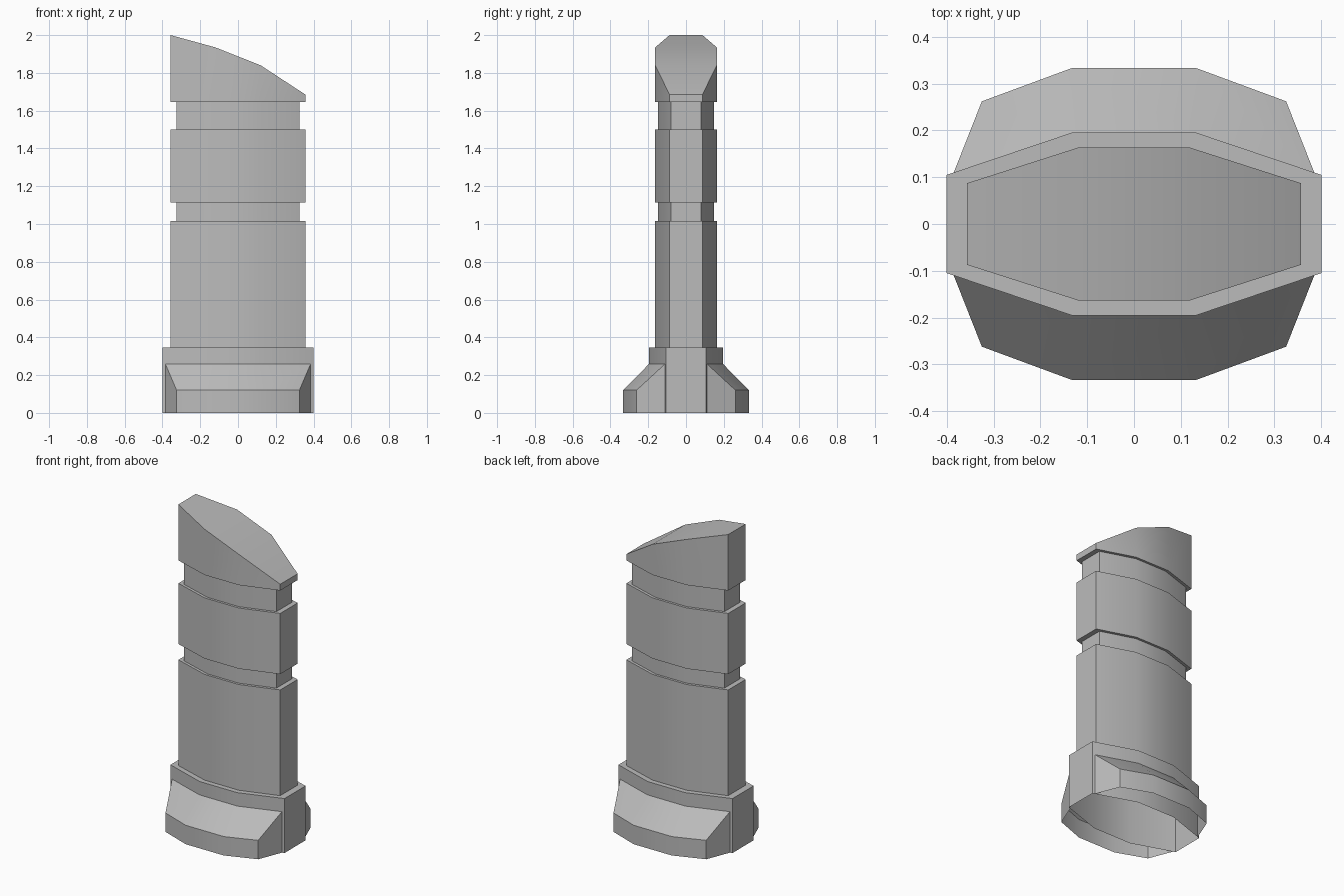
import bpy
import bmesh
import math

# Remove only the default cube
cube = bpy.data.objects.get("Cube")
if cube:
    bpy.data.objects.remove(cube, do_unlink=True)

# Single flat grey
grey = bpy.data.materials.new("plain_grey")
grey.use_nodes = True
colour = (0.5, 0.5, 0.5, 1)
grey.diffuse_color = colour
grey.node_tree.nodes["Principled BSDF"].inputs["Base Color"].default_value = colour


def outline(a, b, c, d):
    """Eight-sided flattened outline: flat ends at x = a, broad sides at y = d."""
    return [(a, -b), (a, b), (c, d), (-c, d), (-a, b), (-a, -b), (-c, -d), (c, -d)]


BASE = outline(0.40, 0.105, 0.133, 0.195)
BODY = outline(0.357, 0.087, 0.12, 0.163)
NECK = outline(0.325, 0.079, 0.11, 0.148)


def ring(shape, z):
    return [(x, y, z) for x, y in shape]


def finish(name, bm):
    bmesh.ops.recalc_face_normals(bm, faces=bm.faces)
    mesh = bpy.data.meshes.new(name)
    bm.to_mesh(mesh)
    bm.free()
    mesh.materials.append(grey)
    obj = bpy.data.objects.new(name, mesh)
    bpy.context.collection.objects.link(obj)
    bpy.ops.object.select_all(action="DESELECT")
    obj.select_set(True)
    bpy.context.view_layer.objects.active = obj
    bpy.ops.object.shade_smooth_by_angle(angle=math.radians(30))
    return obj


def loft(rings, closed=True):
    """Join successive rings of points with quads."""
    bm = bmesh.new()
    rows = [[bm.verts.new(p) for p in r] for r in rings]
    n = len(rows[0])
    for low, high in zip(rows, rows[1:]):
        for i in range(n if closed else n - 1):
            j = (i + 1) % n
            bm.faces.new((low[i], low[j], high[j], high[i]))
    return bm, rows


# Hollow base collar with a narrow ledge around the shaft
bm, rows = loft([ring(BASE, 0), ring(BASE, 0.345), ring(BODY, 0.345)])
finish("base_collar", bm)

# Shaft with two recessed bands
levels = [(BODY, 0.345), (BODY, 1.015), (NECK, 1.015), (NECK, 1.115),
          (BODY, 1.115), (BODY, 1.5), (NECK, 1.5), (NECK, 1.645), (BODY, 1.645)]
bm, rows = loft([ring(s, z) for s, z in levels])
finish("grooved_shaft", bm)

# Tip with a curved slanting top
heights = {-0.357: 2.0, -0.12: 1.935, 0.12: 1.84, 0.357: 1.685}
bm, rows = loft([ring(BODY, 1.645), [(x, y, heights[x]) for x, y in BODY]])
for face in ((0, 1, 2, 7), (7, 2, 3, 6), (6, 3, 4, 5)):
    bm.faces.new([rows[1][i] for i in face])
finish("slanted_tip", bm)

# Sloped foot flares on the front and back of the collar, open underneath
for side, name in ((-1, "front_flare"), (1, "back_flare")):
    inner = [(0.385, 0.11), (0.133, 0.195), (-0.133, 0.195), (-0.385, 0.11)]
    outer = [(0.325, 0.262), (0.133, 0.333), (-0.133, 0.333), (-0.325, 0.262)]
    strips = [(inner, 0.26), (outer, 0.12), (outer, 0)]
    bm, rows = loft([[(x, side * y, z) for x, y in s] for s, z in strips], closed=False)
    for end in (0, -1):
        x, y = inner[end]
        foot = bm.verts.new((x, side * y, 0))
        bm.faces.new([row[end] for row in rows] + [foot])
    finish(name, bm)
